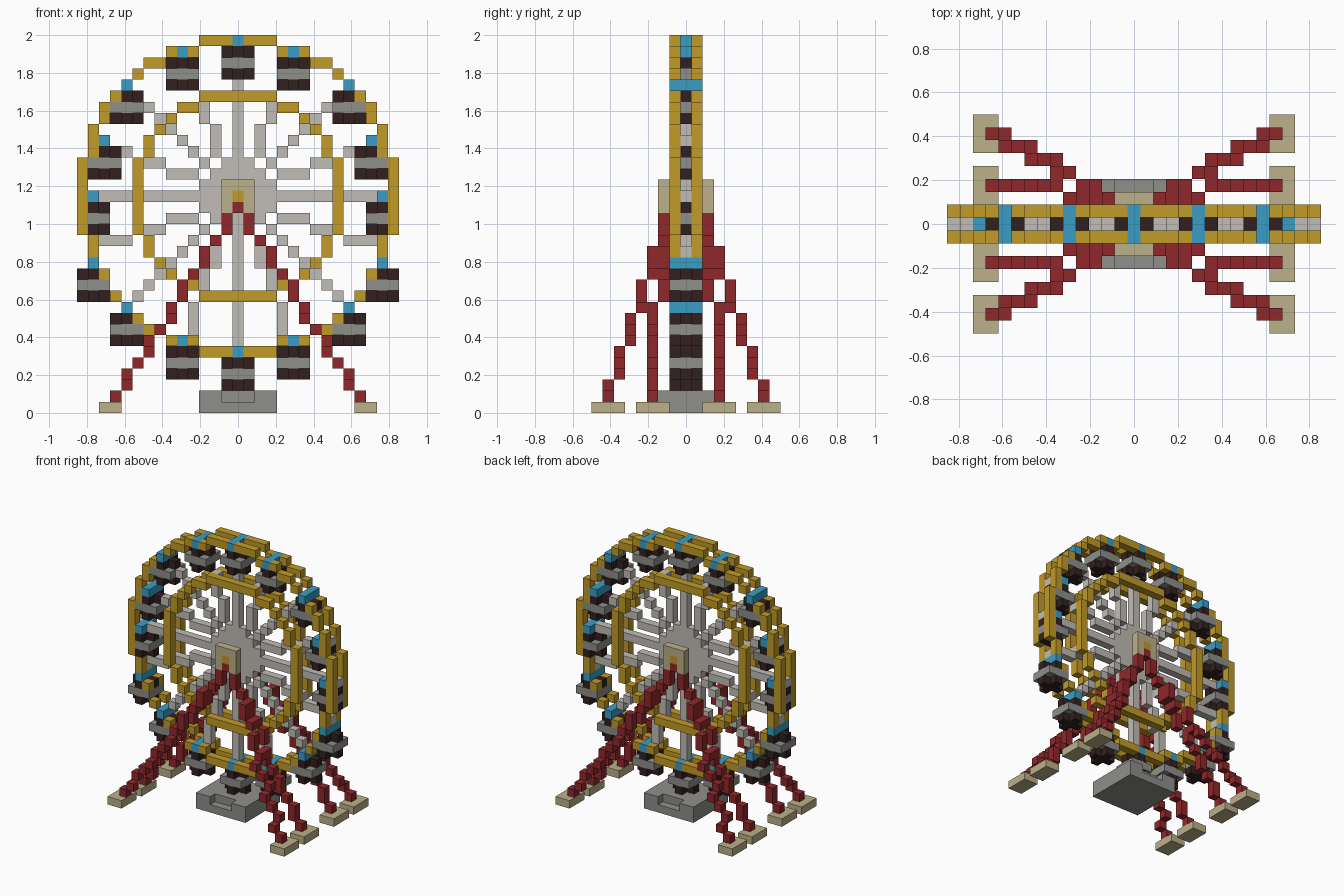
import bpy
import bmesh
from mathutils import Vector

cube = bpy.data.objects.get("Cube")
if cube:
    bpy.data.objects.remove(cube, do_unlink=True)

V = 1 / 17          # block size
AXLE = 19           # block row of the axle
taken = set()       # blocks already placed; the first part keeps a block


def material(name, rgb):
    m = bpy.data.materials.new(name)
    m.use_nodes = True
    col = [(c / 255) ** 2.2 for c in rgb] + [1]
    m.diffuse_color = col
    m.node_tree.nodes["Principled BSDF"].inputs["Base Color"].default_value = col
    return m


GOLD = material("gold", (192, 153, 44))
BLUE = material("sky blue", (60, 156, 196))
DARK = material("dark brown", (54, 37, 37))
GRAY = material("stone gray", (141, 142, 138))
LIGHT = material("light gray", (192, 187, 181))
BEIGE = material("beige", (186, 175, 136))
RED = material("brick red", (143, 43, 46))

SIDES = [Vector(d) for d in
         ((1, 0, 0), (-1, 0, 0), (0, 1, 0), (0, -1, 0), (0, 0, 1), (0, 0, -1))]


def box(x0, x1, y0, y1, z0, z1):
    return {(x, y, z) for x in range(x0, x1 + 1)
            for y in range(y0, y1 + 1) for z in range(z0, z1 + 1)}


def mirror_x(cells):
    return cells | {(-x, y, z) for x, y, z in cells}


def mirror_y(cells):
    return cells | {(x, -y, z) for x, y, z in cells}


def mirror_z(cells):
    return cells | {(x, y, 2 * AXLE - z) for x, y, z in cells}


def build(name, cells, mat):
    """Make one block-built object from grid cells, keeping only its outer faces."""
    cells = set(cells) - taken
    taken.update(cells)
    bm = bmesh.new()
    for c in sorted(cells):
        mid = Vector(c) + Vector((0, 0, 0.5))
        for n in SIDES:
            if tuple(int(a + b) for a, b in zip(c, n)) in cells:
                continue
            u = Vector((n.y, n.z, n.x))
            w = n.cross(u)
            corners = [n + u + w, n - u + w, n - u - w, n + u - w]
            bm.faces.new([bm.verts.new((mid + p / 2) * V) for p in corners])
    bmesh.ops.remove_doubles(bm, verts=bm.verts, dist=V / 100)
    bmesh.ops.recalc_face_normals(bm, faces=bm.faces)
    mesh = bpy.data.meshes.new(name)
    bm.to_mesh(mesh)
    bm.free()
    mesh.materials.append(mat)
    obj = bpy.data.objects.new(name, mesh)
    bpy.context.collection.objects.link(obj)


# Cabin hangers: crossbars joining the two outer rims
hangers = [(0, 33), (5, 32), (10, 29), (12, 24), (13, 19),
           (13, 13), (10, 9), (5, 6), (0, 5)]
hangers += [(-x, z) for x, z in hangers if x]
for n, (x, z) in enumerate(hangers):
    build(f"cabin_hanger_{n + 1}", box(x, x, -1, 1, z, z), BLUE)


# Rims, drawn as one quarter of runs (x0, x1, z0, z1)
def rim(name, runs):
    cells = set()
    for x0, x1, z0, z1 in runs:
        cells |= box(x0, x1, 1, 1, z0, z1)
    cells = mirror_z(mirror_x(cells))
    cells -= {(12, 1, 11), (-12, 1, 11)}     # room for the low side cabins
    build(name + "_back", cells, GOLD)
    build(name + "_front", {(x, -y, z) for x, y, z in cells}, GOLD)


rim("outer_rim", [(0, 3, 33, 33), (4, 6, 32, 32), (7, 8, 31, 31), (9, 9, 30, 30),
                  (10, 10, 29, 29), (11, 11, 28, 28), (12, 12, 26, 27),
                  (13, 13, 23, 25), (14, 14, 19, 22)])
rim("inner_rim", [(0, 3, 28, 28), (4, 5, 27, 27), (6, 6, 26, 26), (7, 7, 25, 25),
                  (8, 8, 23, 24), (9, 9, 19, 22)])

# Straight and diagonal spokes in the middle plane
build("axle", box(0, 0, -2, 2, AXLE, AXLE), GOLD)
quarter = box(0, 0, 0, 0, AXLE, 32) | box(0, 14, 0, 0, AXLE, AXLE)
for d in range(1, 14):
    step = (d + 2) // 3
    quarter |= {(step, 0, AXLE + d), (d, 0, AXLE + step)}
    if d < 10:
        quarter.add((d, 0, AXLE + d))

# Cabins: cross-shaped roof and bottom around a square body
for n, (x, z) in enumerate(hangers):
    cross = set()
    for h in (z - 1, z - 3):
        cross |= box(x - 1, x + 1, 0, 0, h, h) | box(x, x, -1, 1, h, h)
    build(f"cabin_body_{n + 1}", box(x - 1, x + 1, -1, 1, z - 2, z - 2), GRAY)
    build(f"cabin_roof_and_bottom_{n + 1}", cross, DARK)

build("spokes", mirror_z(mirror_x(quarter)), LIGHT)

# Support legs: a steep inner pair and a splayed outer pair on each side
inner, outer = set(), set()
for z in range(1, 19):
    x = round((18 - z) * 11 / 17)
    inner.add((x, 3 if z < 10 else 2, z))
    outer.add((x, max(2, 7 - z // 3), z))
build("inner_legs", mirror_y(mirror_x(inner)), RED)
build("outer_legs", mirror_y(mirror_x(outer)), RED)

# Axle bearings and feet
build("axle_bearings", mirror_y(box(-1, 1, 2, 2, 18, 20)), BEIGE)
for y in (3, 7):
    build(f"feet_{y}", mirror_y(mirror_x(box(11, 12, y - 1, y + 1, 0, 0))), BEIGE)

# Boarding platform with a step cut into the front and back
platform = box(-3, 3, -3, 3, 0, 1) - mirror_y(box(-1, 1, 3, 3, 1, 1))
build("platform", platform, GRAY)
